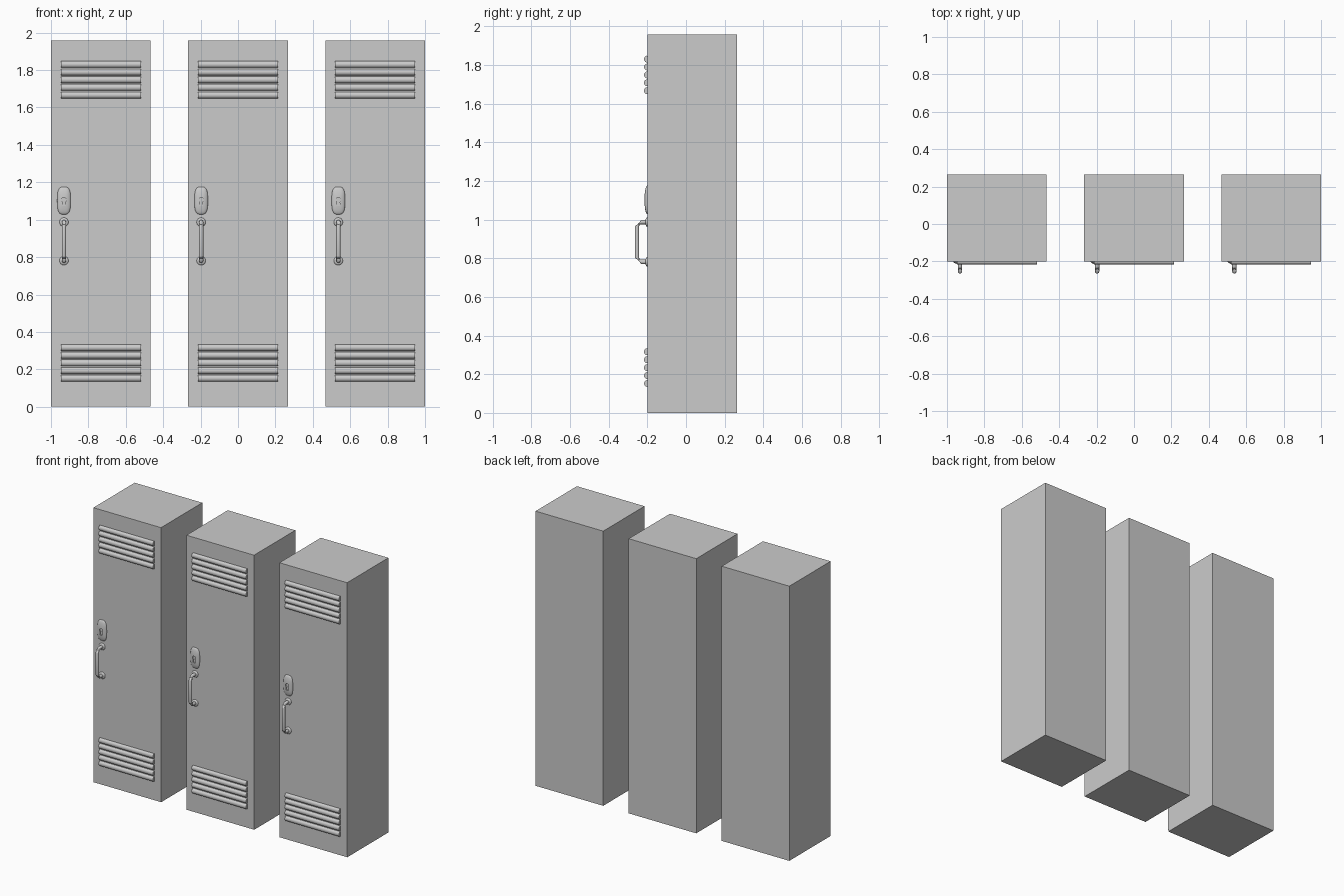
import bpy, bmesh
from math import sin, cos, pi, copysign

if "Cube" in bpy.data.objects:
    bpy.data.objects.remove(bpy.data.objects["Cube"])

FRONT, BACK, HEIGHT = -0.2, 0.265, 1.957
HX = -0.197  # handle and lock offset from a locker's middle


def add(name, bm, smooth=None):
    bmesh.ops.recalc_face_normals(bm, faces=bm.faces)
    mesh = bpy.data.meshes.new(name)
    bm.to_mesh(mesh)
    bm.free()
    ob = bpy.data.objects.new(name, mesh)
    bpy.context.collection.objects.link(ob)
    if smooth:
        bpy.ops.object.select_all(action='DESELECT')
        ob.select_set(True)
        bpy.context.view_layer.objects.active = ob
        bpy.ops.object.shade_smooth_by_angle(angle=smooth)
    return ob


def box(name, x0, x1, y0, y1, z0, z1):
    bm = bmesh.new()
    bmesh.ops.create_cube(bm, size=1)
    for v in bm.verts:
        v.co = ((x0 + x1) / 2 + v.co.x * (x1 - x0),
                (y0 + y1) / 2 + v.co.y * (y1 - y0),
                (z0 + z1) / 2 + v.co.z * (z1 - z0))
    return add(name, bm)


def loft(bm, loops):
    """Skin a list of equal-length closed loops and cap both ends."""
    rings = [[bm.verts.new(p) for p in lp] for lp in loops]
    n = len(rings[0])
    for a, b in zip(rings, rings[1:]):
        for i in range(n):
            bm.faces.new((a[i], a[(i + 1) % n], b[(i + 1) % n], b[i]))
    bm.faces.new(rings[0][::-1])
    bm.faces.new(rings[-1])


def louvres(name, cx, cz):
    # five rounded horizontal slats
    bm = bmesh.new()
    for k in range(-2, 3):
        z = cz + k * 0.041
        prof = [(FRONT - 0.002 + 0.015 * cos(t * pi / 8), z + 0.0175 * sin(t * pi / 8))
                for t in range(16)]
        loft(bm, [[(cx + s * 0.214, y, zz) for y, zz in prof] for s in (-1, 1)])
    add(name, bm, 0.7)


def handle(cx):
    # bent bar: a circle swept along a path with rounded corners
    zt, zb, yo, r, rad = 0.987, 0.781, -0.2535, 0.024, 0.0115
    path = [(FRONT + 0.003, zt, 0)]
    for k in range(7):
        a = k * pi / 12
        path.append((yo + r - r * sin(a), zt - r + r * cos(a), a))
    path += [(y, zt + zb - z, pi - a) for y, z, a in reversed(path)]
    bm = bmesh.new()
    loft(bm, [[(cx + rad * cos(t * pi / 8),
                y + rad * sin(t * pi / 8) * sin(a),
                z - rad * sin(t * pi / 8) * -cos(a)) for t in range(16)]
              for y, z, a in path])
    add("handle_bar", bm, 0.7)
    # round flanges where the bar meets the door
    for zc in (zt, zb):
        bm = bmesh.new()
        loft(bm, [[(cx + q * cos(t * pi / 12), FRONT - d, zc + q * sin(t * pi / 12))
                   for t in range(24)]
                  for q, d in ((0.024, -0.003), (0.024, 0.003), (0.021, 0.007), (0.013, 0.009))])
        add("handle_flange", bm, 0.7)


def lock(cx, cz=1.102):
    # domed plate with a softly rectangular outline
    def sup(v):
        return copysign(abs(v) ** 0.65, v)
    n = 40
    bm = bmesh.new()
    levels = [(1, -0.004)] + [(cos(k * pi / 16), 0.015 * sin(k * pi / 16)) for k in range(8)]
    loft(bm, [[(cx + 0.036 * s * sup(cos(t * 2 * pi / n)), FRONT - d,
                cz + 0.074 * s * sup(sin(t * 2 * pi / n))) for t in range(n)]
              for s, d in levels])
    plate = add("lock_plate", bm)
    # keyhole cutter
    pts = [(0.013 * cos(a), 0.008 + 0.013 * sin(a))
           for a in (-pi / 3 + k * (5 * pi / 3) / 16 for k in range(17))]
    pts += [(-0.010, -0.026), (0.010, -0.026)]
    bm = bmesh.new()
    loft(bm, [[(cx + x, y, cz - 0.004 + z) for x, z in pts] for y in (-0.24, FRONT - 0.006)])
    cut = add("keyhole_cutter", bm)
    cut.hide_render = True
    mod = plate.modifiers.new("keyhole", 'BOOLEAN')
    mod.operation, mod.object, mod.solver = 'DIFFERENCE', cut, 'EXACT'
    bpy.ops.object.select_all(action='DESELECT')
    plate.select_set(True)
    bpy.context.view_layer.objects.active = plate
    bpy.ops.object.modifier_apply(modifier=mod.name)
    bpy.data.objects.remove(cut)
    bpy.ops.object.shade_smooth_by_angle(angle=0.7)


# three identical lockers in a row
for cx in (-0.7335, 0, 0.7335):
    box("locker_body", cx - 0.2665, cx + 0.2665, FRONT + 0.002, BACK, 0, HEIGHT)
    box("locker_door", cx - 0.2665, cx + 0.2665, FRONT, FRONT + 0.002, 0.015, HEIGHT)
    louvres("upper_vent", cx, 1.748)
    louvres("lower_vent", cx, 0.234)
    handle(cx + HX)
    lock(cx + HX)
